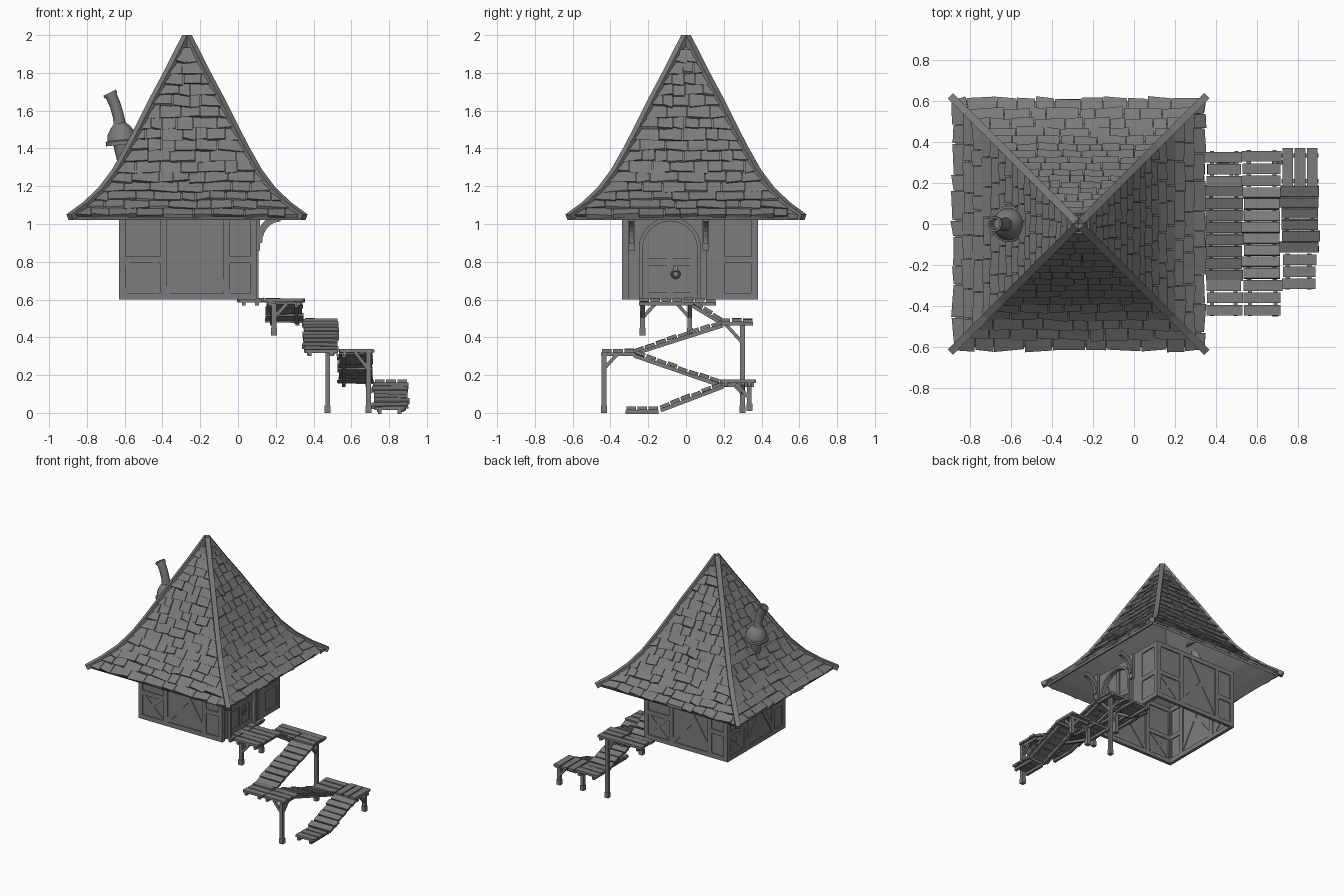
import bpy, bmesh, math, random
from mathutils import Vector as V, Matrix

random.seed(4)
if "Cube" in bpy.data.objects:
    bpy.data.objects.remove(bpy.data.objects["Cube"], do_unlink=True)

grey = bpy.data.materials.new("weathered_grey")
grey.use_nodes = True
tone = (0.2, 0.2, 0.2, 1)
grey.diffuse_color = tone
grey.node_tree.nodes["Principled BSDF"].inputs["Base Color"].default_value = tone


def finish(name, bm, smooth=False):
    bmesh.ops.remove_doubles(bm, verts=bm.verts, dist=1e-5)
    bmesh.ops.recalc_face_normals(bm, faces=bm.faces)
    mesh = bpy.data.meshes.new(name)
    bm.to_mesh(mesh)
    bm.free()
    mesh.materials.append(grey)
    ob = bpy.data.objects.new(name, mesh)
    bpy.context.collection.objects.link(ob)
    if smooth:
        bpy.ops.object.select_all(action="DESELECT")
        ob.select_set(True)
        bpy.context.view_layer.objects.active = ob
        bpy.ops.object.shade_smooth_by_angle(angle=math.radians(40))
    return ob


def beam(bm, a, b, width, thick, up=(0, 0, 1)):
    """Box from a to b; thick is measured along up, width across it."""
    a, b = V(a), V(b)
    d = (b - a).normalized()
    side = V(up).cross(d).normalized()
    top = d.cross(side)
    m = Matrix((d, side, top)).transposed().to_4x4()
    m.translation = (a + b) / 2
    size = Matrix.Diagonal(((b - a).length, width, thick, 1))
    bmesh.ops.create_cube(bm, size=1, matrix=m @ size)


def prism(bm, low, high):
    """Solid between two matching loops of points."""
    p, q = [bm.verts.new(c) for c in low], [bm.verts.new(c) for c in high]
    bm.faces.new(p)
    bm.faces.new(q)
    for i in range(len(p)):
        j = (i + 1) % len(p)
        bm.faces.new((p[i], p[j], q[j], q[i]))


# Roof profile: half width and height, eave to peak
AX = -0.27
PROFILE = [(.6, 1.04), (.535, 1.09), (.45, 1.17), (.375, 1.27), (.31, 1.385),
           (.25, 1.5), (.17, 1.66), (.09, 1.81), (.006, 1.975)]
LENGTHS = [math.dist(p, q) for p, q in zip(PROFILE, PROFILE[1:])]
TOTAL = sum(LENGTHS)


def along(s):
    for (p, q), n in zip(zip(PROFILE, PROFILE[1:]), LENGTHS):
        if s <= n:
            break
        s -= n
    return V(p).lerp(V(q), s / n)


# Roof underlay
bm = bmesh.new()
rings = [[bm.verts.new((AX + sx * h, sy * h, z)) for sx, sy in ((1, 1), (-1, 1), (-1, -1), (1, -1))]
         for h, z in PROFILE]
for r, t in zip(rings, rings[1:]):
    for i in range(4):
        j = (i + 1) % 4
        bm.faces.new((r[i], r[j], t[j], t[i]))
under = finish("roof_underlay", bm)
mod = under.modifiers.new("thickness", "SOLIDIFY")
mod.thickness, mod.offset = 0.02, -1

# Shingles, laid in overlapping rows on each roof side
bm = bmesh.new()
ROWS = 17
step = TOTAL / ROWS
for k in range(4):
    turn = Matrix.Translation((AX, 0, 0)) @ Matrix.Rotation(k * math.pi / 2, 4, "Z")
    for row in range(ROWS):
        s0, s1 = row * step, min((row + 1.25) * step, TOTAL)
        h, z = along(s1)
        base = along(s0)
        slope = (V((h, z)) - base).normalized()
        out = V((slope.y, -slope.x))
        out = V((abs(out.x), abs(out.y)))
        u = -base.x
        while u < base.x - 0.001:
            w = random.uniform(.07, .17) * (.6 + .4 * base.x / .6)
            e = u + w
            if base.x - e < .04:
                e = base.x
            corners = []
            for lift in (-.004, .016):
                loop = []
                for uu in (u + .002, e - .002):
                    p = base - slope * random.uniform(-.004, .018) + out * (lift + random.uniform(0, .006))
                    loop.append((uu, -p.x, p.y))
                for uu in (e - .002, u + .002):
                    q = V((h, z)) + out * (lift * .3)
                    loop.append((max(-h, min(h, uu)), -q.x, q.y))
                corners.append([turn @ V(c) for c in loop])
            prism(bm, *corners)
            u = e
finish("roof_shingles", bm)

# Hip beams covering the four roof corners
bm = bmesh.new()
for sx, sy in ((1, 1), (-1, 1), (-1, -1), (1, -1)):
    pts = [V((AX + sx * h, sy * h, z + .008)) for h, z in PROFILE]
    pts[0] += V((sx * .02, sy * .02, -.012))
    pts[-1].z = 1.985
    for a, b in zip(pts, pts[1:]):
        beam(bm, a, b + (b - a).normalized() * .006, .036, .034)
finish("roof_hip_beams", bm)

# Timber framed walls: panel with rails, posts, braces; seat maps (u, height, depth) to the wall
X0, X1, Y0, Y1, Z0, Z1 = -.63, .1, -.34, .38, .6, 1.06


def wall(bm, start, end, bays, braces):
    start, end = V((*start, 0)), V((*end, 0))
    d = (end - start).normalized()
    n = d.cross(V((0, 0, 1)))
    L = (end - start).length

    def at(u, z, depth=.012):
        return start + d * u - n * depth + V((0, 0, z))

    def stick(u0, z0, u1, z1, w=.035, t=.024):
        beam(bm, at(u0, z0), at(u1, z1), w, t, n)

    beam(bm, at(0, (Z0 + Z1) / 2), at(L, (Z0 + Z1) / 2), Z1 - Z0, .008, n)
    for z in (Z0 + .0175, Z1 - .0175):
        stick(0, z, L, z)
    for u in [.0175, L - .0175] + bays:
        stick(u, Z0, u, Z1)
    for b in braces:
        stick(*b)


CROSS = [(.03, .64, .2, .8, .022, .018), (.03, .8, .2, .64, .022, .017), (.02, .81, .23, .81)]
LONG = [(.33, 1.03, .58, .63, .035, .02), (.24, .63, .43, .86, .035, .019), (.56, .81, .72, .81)]
bm = bmesh.new()
for a, b in (((X0, Y0), (X1, Y0)), ((X1, Y1), (X0, Y1)), ((X0, Y1), (X0, Y0))):
    wall(bm, a, b, [.235, .57], CROSS + LONG)
finish("framed_walls", bm)

# Entrance wall: plain framed bay, then a bay with an arched opening
DY, DZ, R = -.085, .87, .145


def arch(x, r):
    pts = [(x, DY + r * math.cos(t * math.pi / 12), DZ + r * math.sin(t * math.pi / 12)) for t in range(13)]
    return [(x, DY + r, Z0)] + pts + [(x, DY - r, Z0)]


bm = bmesh.new()
wall(bm, (X1, .14), (X1, Y1), [.05], [(.03, .81, .22, .81)])
outer = [(X1 - .012, max(Y0, min(.14, DY + (y - DY) * 2)), z if z < DZ + .01 else Z1) for _, y, z in arch(0, R)]
inner = arch(X1 - .012, R)
for i in range(len(inner) - 1):
    bm.faces.new([bm.verts.new(c) for c in (inner[i], inner[i + 1], outer[i + 1], outer[i])])
for y in (Y0 + .0175, .125):
    beam(bm, (X1 - .012, y, Z0), (X1 - .012, y, Z1), .035, .024, (1, 0, 0))
finish("entrance_wall", bm)

bm = bmesh.new()
big, small = arch(X1 - .03, R + .02), arch(X1 - .03, R)
for i in range(len(big) - 1):
    quad = [V(c) for c in (small[i], small[i + 1], big[i + 1], big[i])]
    prism(bm, quad, [c + V((.038, 0, 0)) for c in quad])
finish("door_frame", bm)

# Door leaf with rails, stiles and a ring knocker
bm = bmesh.new()
leaf = arch(X1 - .04, R)
prism(bm, leaf, [(x + .015, y, z) for x, y, z in leaf])
FX = X1 - .023
for z in (.62, .8):
    beam(bm, (FX, DY - R, z), (FX, DY + R, z), .04, .012, (1, 0, 0))
for y in (DY - R + .02, DY, DY + R - .02):
    beam(bm, (FX, y, Z0), (FX, y, DZ + (.14 if y == DY else .06)), .03, .01, (1, 0, 0))
finish("door", bm)

bpy.ops.mesh.primitive_torus_add(major_segments=20, minor_segments=8, major_radius=.02, minor_radius=.006,
                                 location=(X1 - .008, -.055, .735), rotation=(0, math.pi / 2, 0))
ring = bpy.context.object
ring.name = "door_knocker"
ring.data.materials.append(grey)
bm = bmesh.new()
beam(bm, (X1 - .02, -.055, .765), (X1, -.055, .765), .022, .03)
finish("knocker_mount", bm)

# Curved brackets holding the eave above the entrance
bm = bmesh.new()
for y in (-.29, .105):
    beam(bm, (X1 + .008, y, .86), (X1 + .008, y, 1.06), .035, .018, (1, 0, 0))
    arc = [V((X1 + .12 - .11 * math.cos(t), y, .9 + .13 * math.sin(t))) for t in
           [i * math.pi / 12 for i in range(7)]]
    for a, b in zip(arc, arc[1:]):
        beam(bm, a, b + (b - a) * .08, .035, .025, (0, 1, 0))
finish("eave_brackets", bm)

# Stove pipe: each ring is x, height, radius
PIPE = [(-.585, 1.25, .035), (-.61, 1.42, .05), (-.61, 1.42, .088), (-.613, 1.44, .088), (-.613, 1.445, .078),
        (-.617, 1.48, .073), (-.622, 1.515, .05), (-.627, 1.533, .032), (-.633, 1.57, .03), (-.65, 1.63, .03),
        (-.672, 1.68, .031), (-.672, 1.68, .037), (-.68, 1.695, .037), (-.68, 1.695, .027), (-.66, 1.65, .025)]
bm = bmesh.new()
last = None
for x, z, r in PIPE:
    tilt = -.1 - max(0, z - 1.5) * 1.9
    m = Matrix.Translation((x, 0, z)) @ Matrix.Rotation(tilt, 4, "Y")
    loop = [bm.verts.new(m @ V((r * math.cos(a), r * math.sin(a), 0))) for a in
            [i * math.tau / 20 for i in range(20)]]
    for i in range(20 if last else 0):
        bm.faces.new((last[i], last[i - 1], loop[i - 1], loop[i]))
    last = loop
bm.faces.new(last)
finish("stove_pipe", bm, True)


# Stairs: planks laid from a to b (y, height) across x0..x1, on two stringers
def planks(bm, a, b, x0, x1, n):
    a, b = V((0, *a)), V((0, *b))
    d = (b - a) / n
    up = V((1, 0, 0)).cross(d).normalized()
    up *= 1 if up.z > 0 else -1
    for i in range(n):
        c = a + d * (i + .5) + up * random.uniform(-.003, .003)
        j, k = random.uniform(-.008, .008), random.uniform(-.008, .008)
        beam(bm, c + V((x0 + j, 0, 0)), c + V((x1 + k, 0, random.uniform(-.003, .003))), d.length * .86, .018, up)
    for x in (x0 + .03, x1 - .03):
        off = V((x, 0, 0)) - up * .018
        beam(bm, a + off, b + off, .02, .02, up)


bm = bmesh.new()
planks(bm, (-.25, .596), (.16, .596), .0, .13, 7)
planks(bm, (-.25, .596), (.04, .596), .14, .35, 5)
planks(bm, (.04, .585), (.19, .495), .15, .34, 3)
planks(bm, (.18, .49), (.355, .49), .15, .345, 3)
planks(bm, (.18, .49), (.355, .49), .35, .53, 3)
planks(bm, (.19, .48), (-.28, .33), .345, .53, 8)
planks(bm, (-.45, .328), (-.27, .328), .35, .525, 3)
planks(bm, (-.45, .328), (-.27, .328), .535, .72, 3)
planks(bm, (-.27, .32), (.18, .165), .53, .715, 8)
planks(bm, (.18, .165), (.36, .165), .53, .715, 3)
for i in range(3):
    x = .75 + i * .06
    beam(bm, (x, .18, .167), (x, .37, .167), .052, .018)
for y in (.21, .335):
    beam(bm, (.72, y, .149), (.9, y, .149), .02, .02)
planks(bm, (.19, .155), (-.14, .03), .715, .9, 6)
planks(bm, (-.32, .022), (-.145, .022), .72, .885, 3)
finish("stair_planks", bm)

# Posts under the landings with diagonal braces
bm = bmesh.new()
for x, y, low, high, by, bx in ((.19, -.23, .41, .58, .07, .07), (.19, .02, .41, .58, -.07, .07),
                                (.475, .3, 0, .48, -.1, -.07), (.69, -.435, 0, .32, .08, -.07),
                                (.87, .335, .01, .155, -.07, -.06), (.69, .3, 0, .155, -.05, .05)):
    beam(bm, (x, y, low), (x, y, high), .026, .026, (0, 1, 0))
    beam(bm, (x, y, low), (x, y, low + .04), .032, .032, (0, 1, 0))
    drop = abs(by) * 1.1
    beam(bm, (x, y, high - drop), (x, y + by, high), .018, .018, (1, 0, 0))
    beam(bm, (x, y, high - drop), (x + bx, y, high), .018, .018, (0, 1, 0))
finish("stair_posts", bm)
